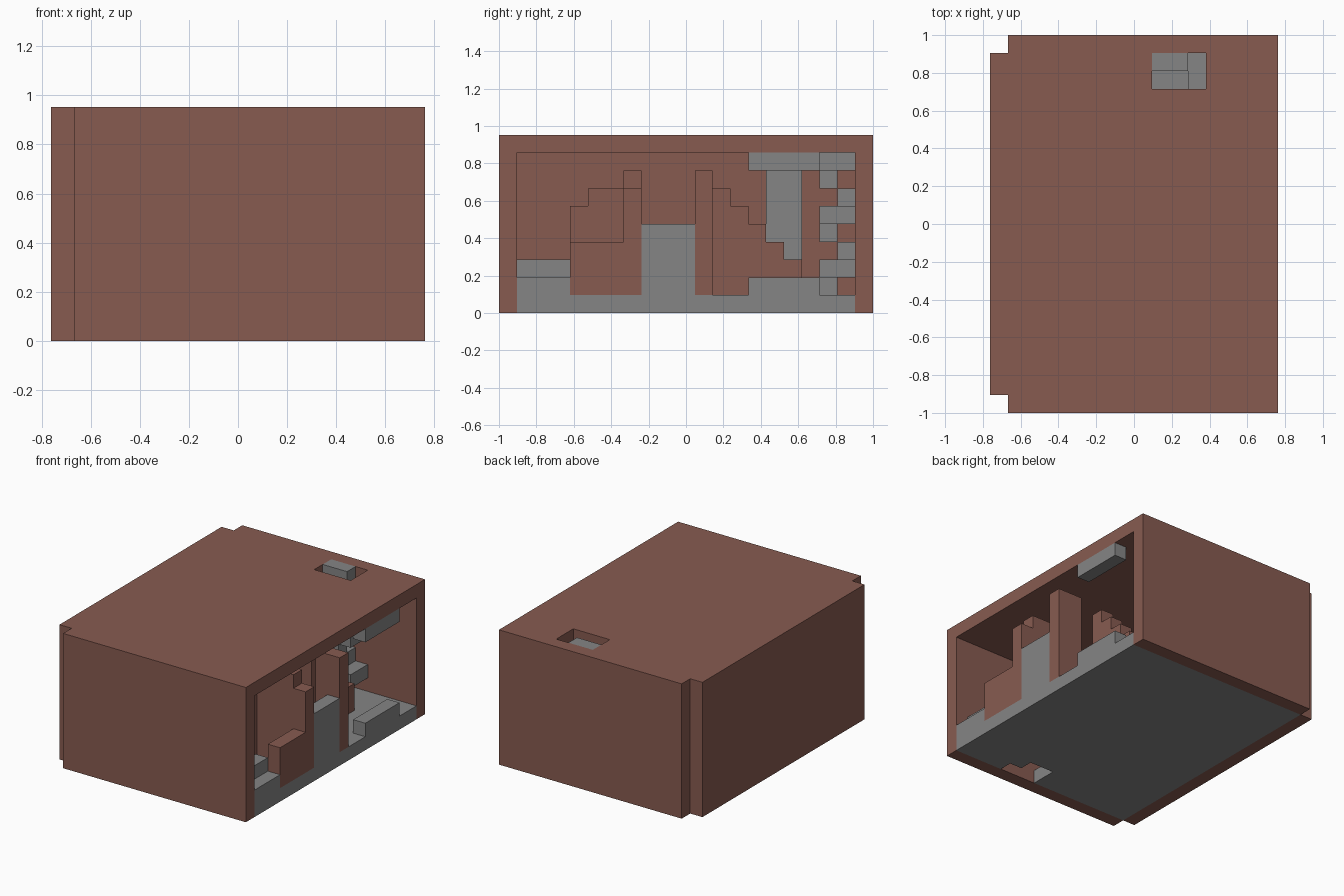
import bpy
import bmesh
from mathutils import Vector
from itertools import product

cube = bpy.data.objects.get("Cube")
if cube:
    bpy.data.objects.remove(cube, do_unlink=True)

# The building sits on a 16 x 21 x 10 grid of cubic blocks
NX, NY, NZ = 16, 21, 10
S = 2 / NY


def material(name, rgb):
    m = bpy.data.materials.new(name)
    m.use_nodes = True
    m.diffuse_color = (*rgb, 1)
    bsdf = m.node_tree.nodes["Principled BSDF"]
    bsdf.inputs["Base Color"].default_value = (*rgb, 1)
    bsdf.inputs["Roughness"].default_value = 0.9
    return m


BROWN = material("brown_brick", (0.245, 0.105, 0.081))
GREY = material("grey_stone", (0.235, 0.235, 0.235))


def cells(x, y, z):
    """Blocks in inclusive index ranges; a single number means one layer."""
    spans = [(r, r) if isinstance(r, int) else r for r in (x, y, z)]
    return set(product(*(range(a, b + 1) for a, b in spans)))


def part(name, blocks, mat):
    """One object made of the outer faces of a set of blocks."""
    bm = bmesh.new()
    for c in blocks:
        for axis, side in product(range(3), (0, 1)):
            n = list(c)
            n[axis] += 2 * side - 1
            if tuple(n) in blocks:
                continue
            u, v = (axis + 1) % 3, (axis + 2) % 3
            ring = []
            for du, dv in ((0, 0), (1, 0), (1, 1), (0, 1)):
                p = Vector(c)
                p[axis] += side
                p[u] += du
                p[v] += dv
                ring.append(bm.verts.new(((p.x - NX / 2) * S, (p.y - NY / 2) * S, p.z * S)))
            bm.faces.new(ring if side else ring[::-1])
    bmesh.ops.remove_doubles(bm, verts=bm.verts, dist=S / 100)
    bmesh.ops.dissolve_limit(bm, angle_limit=0.01, verts=bm.verts, edges=bm.edges)
    me = bpy.data.meshes.new(name)
    bm.to_mesh(me)
    bm.free()
    me.materials.append(mat)
    ob = bpy.data.objects.new(name, me)
    bpy.context.collection.objects.link(ob)
    return ob


# Outer shell, open on the +x side, with a stairwell through roof and floor
walls = cells(0, (1, 19), (0, 8))
for y in (0, 20):
    walls |= cells((1, 15), y, (0, 8))
roof = cells((1, 15), (0, 20), 9) | cells(0, (1, 19), 9)
roof -= cells((9, 11), (18, 19), 9)
part("shell", walls | roof, BROWN)

floor = cells((1, 15), (1, 19), 0)
floor -= cells((9, 10), (1, 2), 0) | cells(11, 1, 0)
part("floor", floor, GREY)

# Spiral stair: three repeating steps
stair = set()
for base in (1, 4, 7):
    stair |= cells((9, 10), 18, base)
    stair |= cells(11, (18, 19), base + 1)
    stair |= cells((9, 10), 19, base + 2)
part("spiral_stair", stair, GREY)

# Grey fittings along the open side
part("corner_step", cells(15, (1, 3), 1) | cells(14, (1, 3), (1, 2)), GREY)
part("centre_sill", cells(15, (8, 10), (1, 4)), GREY)
part("window_sill", cells(15, (14, 17), 1), GREY)
part("window_lintel", cells(15, (14, 17), 8), GREY)
part("back_pillar", cells(1, (15, 16), (1, 8)), GREY)

# Brown broken walls inside
part("low_wall", cells(15, (4, 6), (1, 3)), BROWN)
part("left_post", cells(15, 7, (1, 6)) | cells((11, 14), 7, (1, 7)), BROWN)
part("right_post", cells((14, 15), 11, (1, 7)), BROWN)
part("left_stepped_wall", cells(11, 4, (1, 5)) | cells(11, (5, 6), (1, 6)), BROWN)
slope = set()
for i in range(5):
    slope |= cells(12, 12 + i, (1, 6 - i))
part("right_stepped_wall", slope, BROWN)
